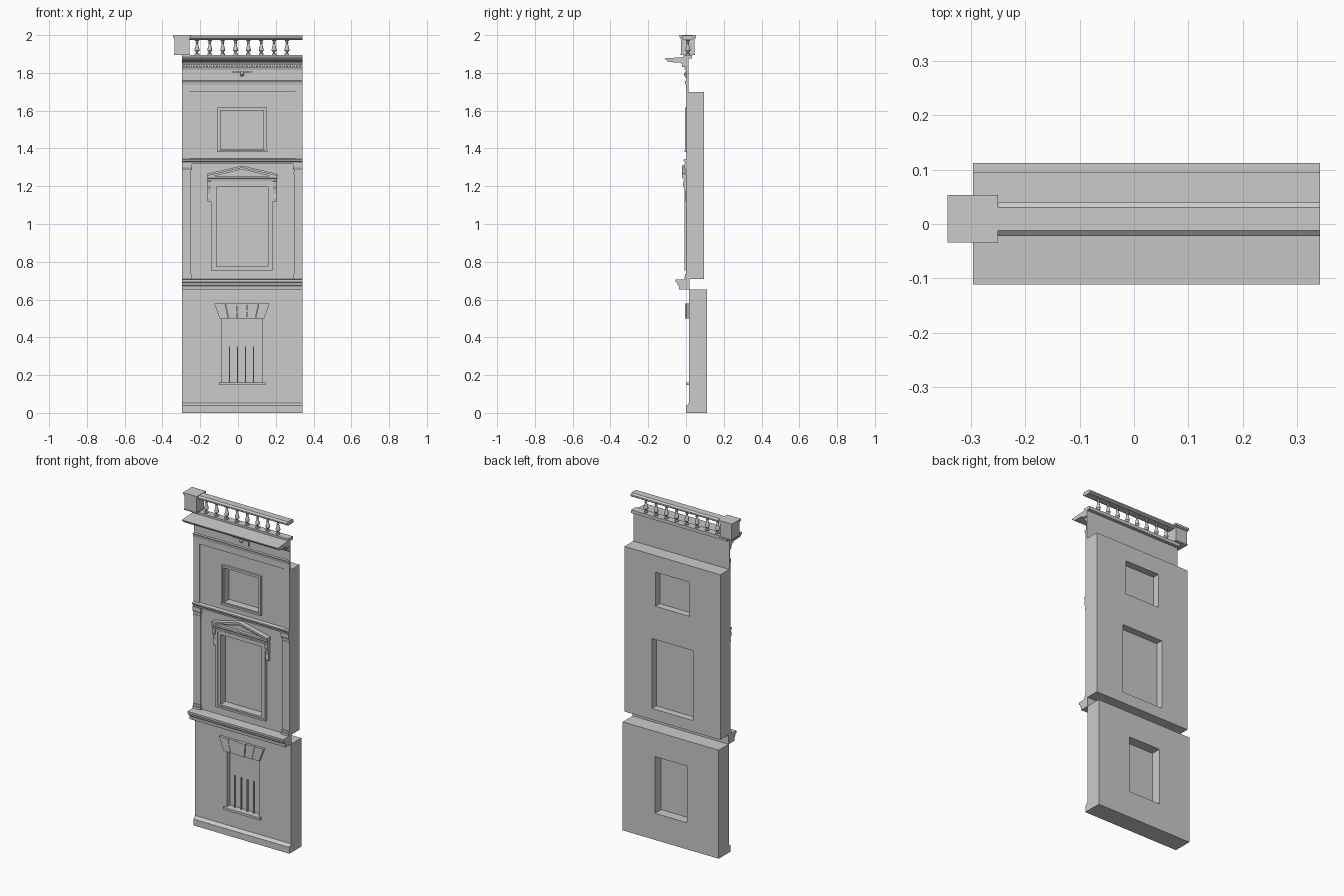
import bpy, bmesh, math

XL, XR, CX = -0.296, 0.342, 0.022   # facade edges and window axis


def make(name, verts, faces):
    me = bpy.data.meshes.new(name)
    me.from_pydata(verts, [], faces)
    bm = bmesh.new()
    bm.from_mesh(me)
    bmesh.ops.recalc_face_normals(bm, faces=bm.faces)
    bm.to_mesh(me)
    bm.free()
    ob = bpy.data.objects.new(name, me)
    bpy.context.collection.objects.link(ob)
    return ob


def prism(name, pts, a, b, axis='x'):
    """Extrude (y,z) points along x, or (x,z) points along y."""
    put = (lambda p, t: (t, p[0], p[1])) if axis == 'x' else (lambda p, t: (p[0], t, p[1]))
    n = len(pts)
    verts = [put(p, a) for p in pts] + [put(p, b) for p in pts]
    faces = [tuple(range(n)), tuple(range(n, 2 * n))]
    faces += [(i, (i + 1) % n, n + (i + 1) % n, n + i) for i in range(n)]
    return make(name, verts, faces)


def box(name, x0, x1, y0, y1, z0, z1):
    return prism(name, [(y0, z0), (y1, z0), (y1, z1), (y0, z1)], x0, x1)


def frame(name, outer, inner, y0, y1):
    """Rectangular slab with a rectangular hole; rects are x0, x1, z0, z1."""
    verts = []
    for y in (y0, y1):
        for x0, x1, z0, z1 in (outer, inner):
            verts += [(x0, y, z0), (x1, y, z0), (x1, y, z1), (x0, y, z1)]
    faces = []
    for i in range(4):
        j = (i + 1) % 4
        faces += [(i, j, 4 + j, 4 + i), (8 + i, 8 + j, 12 + j, 12 + i),
                  (i, j, 8 + j, 8 + i), (4 + i, 4 + j, 12 + j, 12 + i)]
    return make(name, verts, faces)


def lathe(name, prof, cx, cy, seg=12):
    verts = [(cx + r * math.cos(2 * math.pi * k / seg), cy + r * math.sin(2 * math.pi * k / seg), z)
             for r, z in prof for k in range(seg)]
    faces = [(i * seg + k, i * seg + (k + 1) % seg, (i + 1) * seg + (k + 1) % seg, (i + 1) * seg + k)
             for i in range(len(prof) - 1) for k in range(seg)]
    faces += [tuple(range(seg)), tuple(range((len(prof) - 1) * seg, len(prof) * seg))]
    ob = make(name, verts, faces)
    bpy.ops.object.select_all(action='DESELECT')
    bpy.context.view_layer.objects.active = ob
    ob.select_set(True)
    bpy.ops.object.shade_smooth_by_angle()


# Walls pierced by one window per storey, each with a pane
low = (-0.085, 0.127, 0.16, 0.50)
mid = (-0.115, 0.159, 0.775, 1.195)
top = (-0.092, 0.136, 1.395, 1.60)
frame("ground_wall", (XL, XR, 0, 0.652), low, 0.016, 0.112)
frame("middle_wall", (XL, XR, 0.708, 1.335), mid, 0.008, 0.096)
frame("upper_wall", (XL, XR, 1.335, 1.70), top, 0.008, 0.096)
box("frieze_wall", XL, XR, 0.003, 0.012, 1.70, 1.876)
for nm, r in (("ground", low), ("middle", mid), ("upper", top)):
    box(nm + "_pane", r[0], r[1], 0.046, 0.054, r[2], r[3])

# Base plinth with sloped top
prism("plinth", [(0.018, 0), (-0.001, 0), (-0.001, 0.038), (0.008, 0.044), (0.016, 0.053)], XL, XR)

# Ground window: sill, bars and fanned lintel
box("ground_sill", -0.10, 0.145, 0.0, 0.046, 0.147, 0.161)
for i in range(4):
    x = -0.045 + i * 0.0425
    box("window_bar", x - 0.003, x + 0.003, 0.03, 0.036, 0.16, 0.352)
for i in range(5):
    b = [-0.098 + 0.0476 * k for k in (i, i + 1)]
    t = [-0.127 + 0.0592 * k for k in (i, i + 1)]
    y = -0.004 if i == 2 else 0.001
    prism("lintel_block", [(b[0] + .001, 0.5), (b[1] - .001, 0.5), (t[1] - .001, 0.58), (t[0] + .001, 0.58)],
          y, 0.017, 'y')

# Band cornice between ground and middle storeys
prism("band_cornice", [(0.018, 0.652), (-0.036, 0.652), (-0.038, 0.672), (-0.044, 0.678), (-0.048, 0.690),
                       (-0.056, 0.694), (-0.056, 0.706), (0.018, 0.708)], XL, XR)

# Corner pilasters: base, shaft and capital, partner on the other side
for a, b, s in ((XL, -0.25, 1), (XR, 0.296, -1)):
    box("pilaster_shaft", a, b, 0.0, 0.01, 0.708, 1.32)
    box("pilaster_base", a, b + s * 0.006, -0.008, 0.01, 0.708, 0.722)
    box("pilaster_base_ring", a, b + s * 0.003, -0.004, 0.01, 0.722, 0.735)
    box("pilaster_neck", a, b + s * 0.002, -0.003, 0.01, 1.262, 1.272)
    prism("pilaster_capital", [(0.01, 1.285), (-0.003, 1.285), (-0.009, 1.298), (-0.009, 1.32), (0.01, 1.32)],
          a, b + s * 0.006)
    # Upper storey edge strips
    box("upper_strip", a, a + s * 0.038, 0.002, 0.01, 1.345, 1.70)

# String course above the middle storey
prism("string_course", [(0.01, 1.318), (-0.004, 1.318), (-0.005, 1.328), (-0.012, 1.334),
                        (-0.012, 1.342), (0.01, 1.346)], XL, XR)

# Middle window surround in two steps, consoles, entablature and pediment
frame("middle_surround_outer", (-0.142, 0.186, 0.755, 1.222), (-0.131, 0.175, 0.766, 1.211), -0.009, 0.01)
frame("middle_surround_inner", (-0.131, 0.175, 0.766, 1.211), mid, -0.003, 0.02)
for x in (-0.162, 0.186):
    prism("console", [(0.01, 1.12), (-0.002, 1.12), (-0.005, 1.135), (-0.003, 1.155), (-0.008, 1.185),
                      (-0.015, 1.20), (-0.017, 1.225), (0.01, 1.23)], x, x + 0.02)
box("window_frieze", -0.142, 0.186, -0.006, 0.01, 1.222, 1.238)
prism("window_cornice", [(0.01, 1.228), (-0.010, 1.228), (-0.013, 1.238), (-0.02, 1.244), (-0.02, 1.254),
                         (0.01, 1.256)], -0.162, 0.206)
prism("pediment_field", [(-0.15, 1.254), (0.194, 1.254), (CX, 1.30)], -0.004, 0.01, 'y')
for y, d, h in ((-0.022, 0.0, 0.011), (-0.013, 0.010, 0.010)):
    prism("pediment_rake", [(-0.165, 1.265 - d - h), (CX, 1.309 - d - h), (0.209, 1.265 - d - h),
                            (0.209, 1.265 - d), (CX, 1.309 - d), (-0.165, 1.265 - d)], y, 0.01, 'y')

# Upper window surround and sill
frame("upper_surround_outer", (-0.108, 0.153, 1.382, 1.617), (-0.101, 0.145, 1.390, 1.609), -0.005, 0.01)
frame("upper_surround_inner", (-0.101, 0.145, 1.390, 1.609), top, 0.0, 0.02)
box("upper_sill", -0.11, 0.155, -0.009, 0.01, 1.380, 1.392)

# Architrave, frieze ornament and bed mould
box("architrave", XL, XR, 0.0, 0.008, 1.70, 1.735)
prism("architrave_cap", [(0.008, 1.735), (-0.002, 1.735), (-0.005, 1.75), (-0.008, 1.757), (0.008, 1.76)], XL, XR)
box("ornament_bar", -0.032, 0.076, -0.005, 0.006, 1.802, 1.808)
box("ornament_end", 0.068, 0.076, -0.004, 0.006, 1.775, 1.803)
lathe("ornament_boss", [(0.002, 1.782), (0.008, 1.785), (0.011, 1.793), (0.008, 1.801), (0.002, 1.804)], CX, 0.0)
prism("bed_mould", [(0.006, 1.815), (-0.005, 1.815), (-0.009, 1.828), (0.006, 1.83)], XL, XR)

# Dentil row
n = 36
for i in range(n):
    x = XL + 0.004 + i * (XR - XL - 0.004) / n
    box("dentil", x, x + 0.010, -0.02, 0.005, 1.831, 1.848)

# Main cornice
prism("main_cornice", [(0.012, 1.845), (-0.024, 1.845), (-0.03, 1.855), (-0.088, 1.857), (-0.096, 1.859),
                       (-0.100, 1.866), (-0.111, 1.871), (-0.111, 1.877), (0.012, 1.885)], XL, XR)

# Balustrade: kerb, balusters, handrail
box("balustrade_kerb", XL, XR, -0.012, 0.032, 1.876, 1.895)
prof = [(0.012, 1.894), (0.012, 1.902), (0.006, 1.904), (0.006, 1.909), (0.0125, 1.918), (0.0125, 1.926),
        (0.008, 1.942), (0.0055, 1.955), (0.009, 1.959), (0.006, 1.963), (0.007, 1.968), (0.012, 1.971),
        (0.012, 1.978)]
for i in range(8):
    lathe("baluster", prof, -0.217 + i * 0.068, 0.010)
prism("handrail", [(-0.012, 1.975), (0.030, 1.975), (0.040, 1.982), (0.040, 1.990), (0.030, 1.998),
                   (-0.012, 1.998), (-0.022, 1.990), (-0.022, 1.982)], -0.26, XR)

# Corner pedestal
box("pedestal_body", -0.336, -0.257, -0.027, 0.046, 1.895, 1.986)
box("pedestal_foot", -0.338, -0.255, -0.029, 0.048, 1.895, 1.902)
box("pedestal_cap_mould", -0.339, -0.253, -0.030, 0.050, 1.980, 1.988)
box("pedestal_cap", -0.343, -0.250, -0.034, 0.053, 1.988, 2.0)
